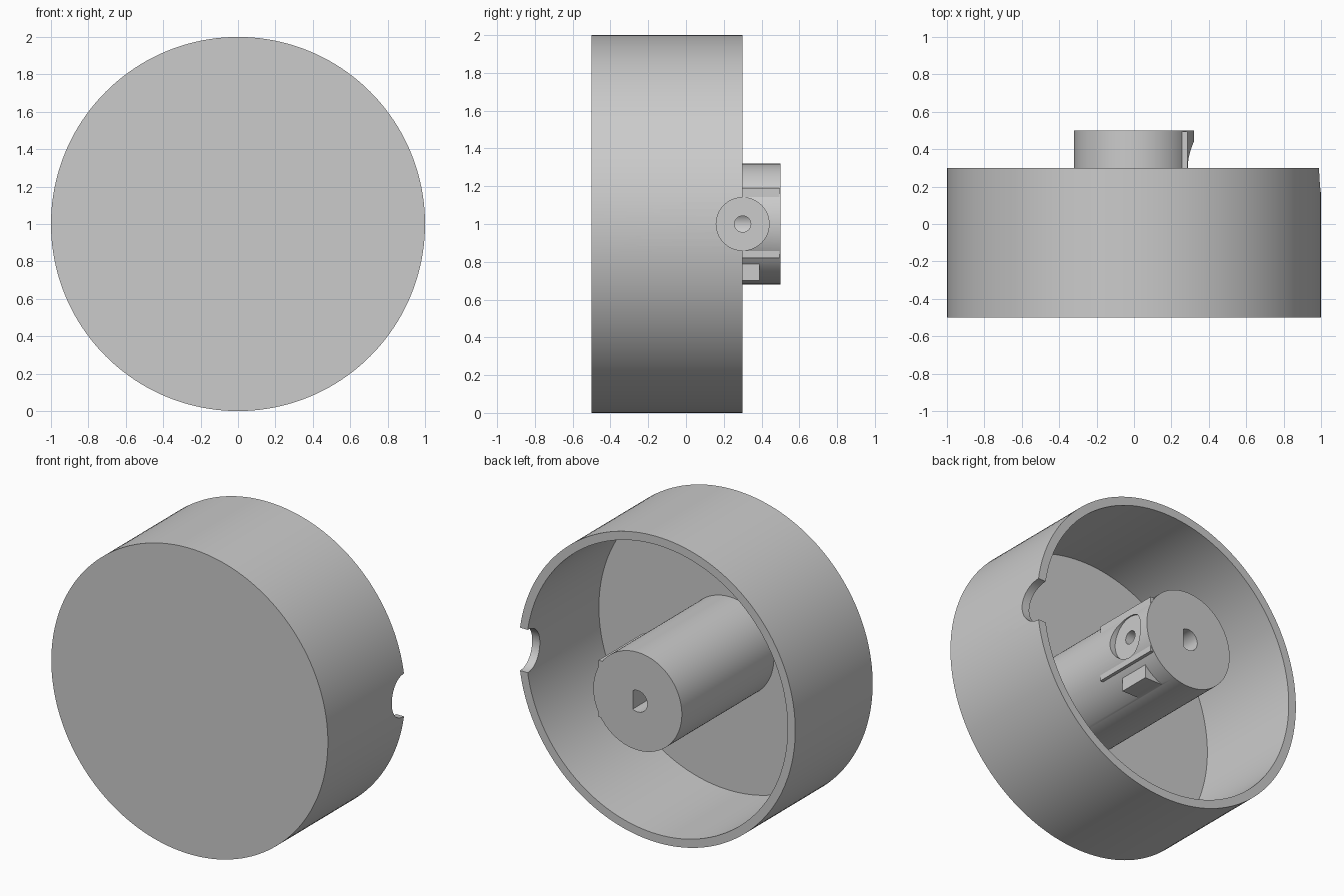
import bpy, bmesh, math
from mathutils import Matrix, Vector

if "Cube" in bpy.data.objects:
    bpy.data.objects.remove(bpy.data.objects["Cube"], do_unlink=True)

grey = bpy.data.materials.new("plain grey")
grey.use_nodes = True
colour = (0.6, 0.6, 0.6, 1)
grey.diffuse_color = colour
grey.node_tree.nodes["Principled BSDF"].inputs["Base Color"].default_value = colour

CENTRE_Z = 1.0


def finish(name, bm):
    bmesh.ops.recalc_face_normals(bm, faces=bm.faces)
    mesh = bpy.data.meshes.new(name)
    bm.to_mesh(mesh)
    bm.free()
    mesh.materials.append(grey)
    obj = bpy.data.objects.new(name, mesh)
    bpy.context.collection.objects.link(obj)
    return obj


def cylinder(name, radius, start, end, axis="Y", y=0.0, sides=128):
    """Cylinder running along X or Y between two positions."""
    bm = bmesh.new()
    bmesh.ops.create_cone(bm, cap_ends=True, segments=sides, radius1=radius,
                          radius2=radius, depth=end - start)
    mid = (start + end) / 2
    if axis == "Y":
        turn, place = Matrix.Rotation(math.pi / 2, 4, "X"), (0, mid, CENTRE_Z)
    else:
        turn, place = Matrix.Rotation(math.pi / 2, 4, "Y"), (mid, y, CENTRE_Z)
    bm.transform(Matrix.Translation(place) @ turn)
    return finish(name, bm)


def box(name, low, high):
    low, high = Vector(low), Vector(high)
    bm = bmesh.new()
    bmesh.ops.create_cube(bm, size=1)
    bm.transform(Matrix.Translation((low + high) / 2) @ Matrix.Diagonal((*(high - low), 1)))
    return finish(name, bm)


def combine(target, tool, operation):
    """Apply a boolean and remove the tool object."""
    mod = target.modifiers.new(operation, "BOOLEAN")
    mod.operation, mod.object, mod.solver = operation, tool, "EXACT"
    bpy.context.view_layer.objects.active = target
    bpy.ops.object.modifier_apply(modifier=mod.name)
    bpy.data.objects.remove(tool, do_unlink=True)


# Hollow cap, open at the back, with a round notch in the rim
cap = cylinder("knob_cap", 1.0, -0.5, 0.3, sides=160)
combine(cap, cylinder("cavity", 0.945, -0.45, 0.5, sides=160), "DIFFERENCE")
combine(cap, cylinder("rim_notch", 0.14, 0.5, 1.2, "X", 0.3, 64), "DIFFERENCE")

# Central boss with its flat screw pad and small side key
boss = cylinder("shaft_boss", 0.32, -0.47, 0.5)
combine(boss, box("screw_pad", (0.1, 0.03, 0.82), (0.286, 0.495, 1.19)), "UNION")
combine(boss, box("side_key", (0.02, 0.18, 0.70), (0.24, 0.39, 0.79)), "UNION")

# Round spot face and screw hole on the pad
combine(boss, cylinder("spot_face", 0.14, 0.28, 0.5, "X", 0.3, 64), "DIFFERENCE")
combine(boss, cylinder("screw_hole", 0.043, 0.0, 0.5, "X", 0.3, 32), "DIFFERENCE")

# D-shaped shaft socket, flat towards the screw
socket = cylinder("shaft_socket", 0.07, -0.2, 0.6, sides=48)
combine(socket, box("socket_flat", (0.035, -0.5, 0.8), (0.2, 0.8, 1.2)), "DIFFERENCE")
combine(boss, socket, "DIFFERENCE")

# Smooth curved walls, keep edges crisp
for obj in (cap, boss):
    bpy.ops.object.select_all(action="DESELECT")
    obj.select_set(True)
    bpy.context.view_layer.objects.active = obj
    bpy.ops.object.shade_smooth_by_angle(angle=math.radians(25))
